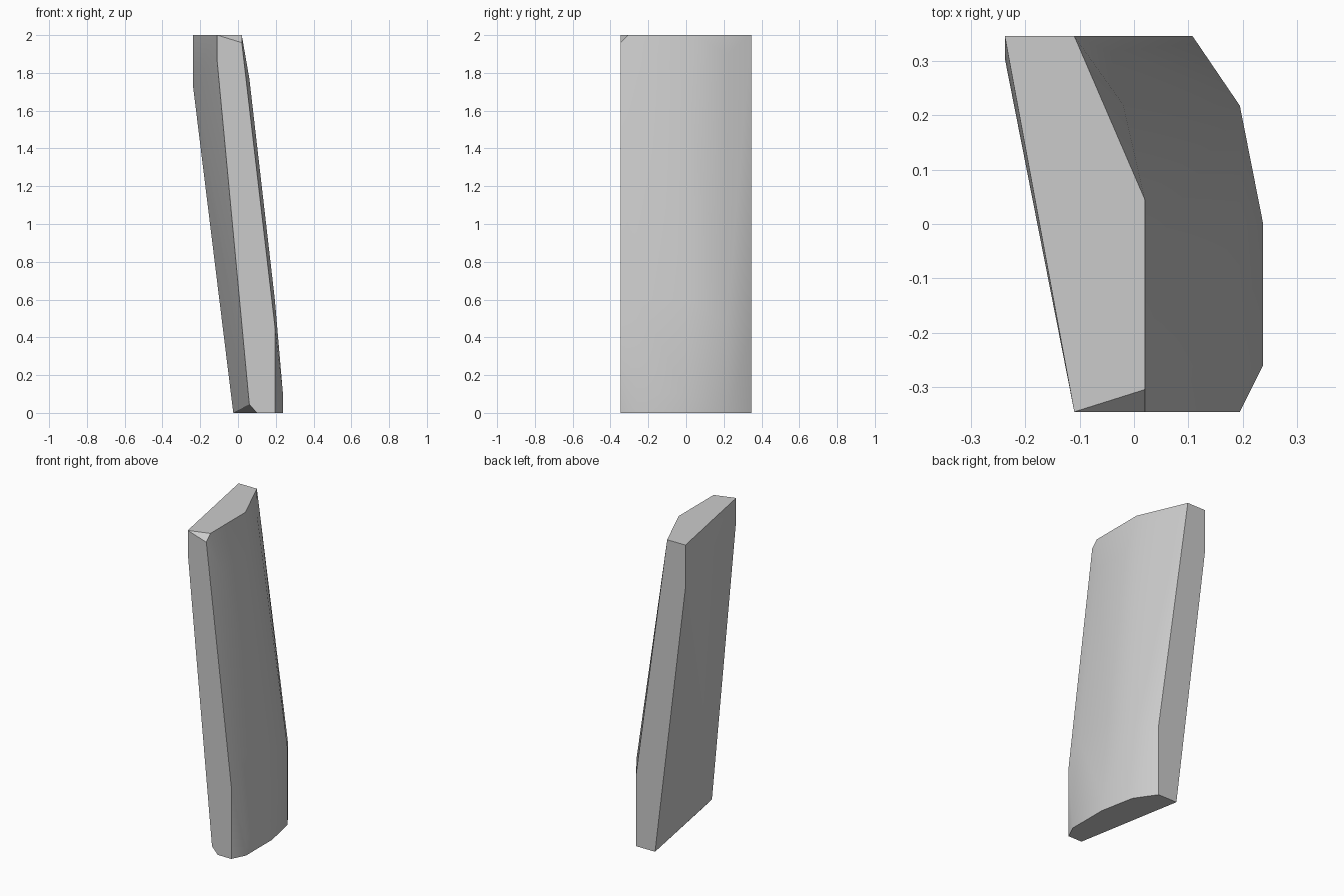
import bpy, bmesh, math

cube = bpy.data.objects.get("Cube")
if cube:
    bpy.data.objects.remove(cube, do_unlink=True)

# One plain grey for the whole slab
grey = bpy.data.materials.new("stone_grey")
grey.use_nodes = True
colour = (0.6, 0.6, 0.6, 1)
grey.diffuse_color = colour
grey.node_tree.nodes["Principled BSDF"].inputs["Base Color"].default_value = colour

FRONT, BACK = -0.346, 0.346
FOOT, TOP = 0.0, 2.0

# Long ridges of the leaning slab, each running from the foot to the top
front_inner_ridge = [(0.10, FRONT, FOOT), (0.06, FRONT, 0.045),
                     (-0.11, FRONT, 1.86), (-0.11, FRONT, TOP)]
front_outer_ridge = [(0.195, FRONT, FOOT), (0.195, FRONT, 0.46),
                     (0.02, FRONT, 1.96), (0.02, -0.305, TOP)]
belly_front_ridge = [(0.238, -0.26, FOOT), (0.238, -0.26, 0.1),
                     (0.195, -0.26, 0.6), (0.06, -0.26, 1.77)]
belly_back_ridge = [(0.238, 0, FOOT), (0.238, 0, 0.1), (0.195, 0, 0.6),
                    (0.06, 0, 1.77), (0.02, 0.045, TOP)]
shoulder_ridge = [(0.195, 0.218, FOOT), (0.195, 0.218, 0.48),
                  (-0.02, 0.22, 1.9)]
back_outer_ridge = [(0.108, BACK, FOOT), (0.108, BACK, 0.45), (-0.11, BACK, TOP)]
back_inner_ridge = [(-0.025, BACK, FOOT), (-0.238, BACK, 1.73),
                    (-0.238, 0.305, 1.8), (-0.238, BACK, TOP)]
ridges = [front_inner_ridge, front_outer_ridge, belly_front_ridge,
          belly_back_ridge, shoulder_ridge, back_outer_ridge, back_inner_ridge]

# Stretch a skin over the ridges
bm = bmesh.new()
for ridge in ridges:
    for point in ridge:
        bm.verts.new(point)
hull = bmesh.ops.convex_hull(bm, input=bm.verts[:])
loose = [v for v in set(hull["geom_interior"] + hull["geom_unused"])
         if isinstance(v, bmesh.types.BMVert)]
bmesh.ops.delete(bm, geom=loose, context="VERTS")
bmesh.ops.dissolve_limit(bm, angle_limit=math.radians(0.5),
                         verts=bm.verts[:], edges=bm.edges[:])
bmesh.ops.recalc_face_normals(bm, faces=bm.faces[:])

mesh = bpy.data.meshes.new("leaning_slab")
bm.to_mesh(mesh)
bm.free()
mesh.materials.append(grey)
slab = bpy.data.objects.new("leaning_slab", mesh)
bpy.context.collection.objects.link(slab)

# Soft belly, crisp rims
bpy.ops.object.select_all(action="DESELECT")
slab.select_set(True)
bpy.context.view_layer.objects.active = slab
bpy.ops.object.shade_smooth_by_angle(angle=math.radians(32))
